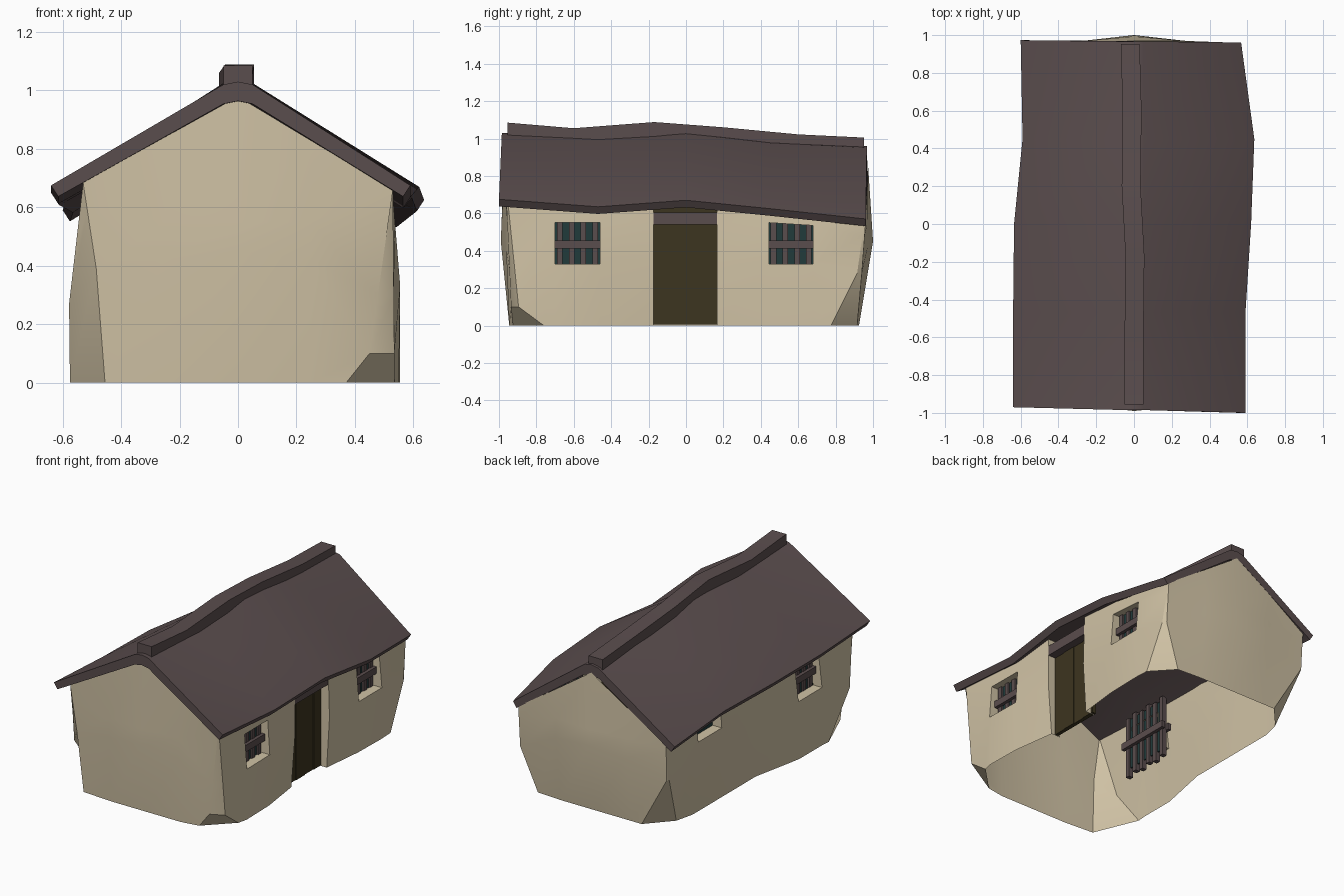
import bpy, math

if "Cube" in bpy.data.objects:
    bpy.data.objects.remove(bpy.data.objects["Cube"])


def material(name, rgb):
    m = bpy.data.materials.new(name)
    m.use_nodes = True
    m.diffuse_color = (*rgb, 1)
    bsdf = next(n for n in m.node_tree.nodes if n.type == 'BSDF_PRINCIPLED')
    bsdf.inputs["Base Color"].default_value = (*rgb, 1)
    bsdf.inputs["Roughness"].default_value = 0.9
    return m


plaster = material("cream plaster", (0.63, 0.54, 0.375))
timber = material("dark brown timber", (0.102, 0.074, 0.075))
door_wood = material("dark olive door", (0.046, 0.035, 0.014))
glass = material("deep teal pane", (0.015, 0.043, 0.043))


def add_mesh(name, verts, faces, mat, smooth=True):
    me = bpy.data.meshes.new(name)
    me.from_pydata(verts, [], faces)
    me.materials.append(mat)
    if smooth:
        me.shade_smooth()
        me.set_sharp_from_angle(angle=math.radians(25))
    ob = bpy.data.objects.new(name, me)
    bpy.context.collection.objects.link(ob)
    return ob


def add_boxes(name, boxes, mat):
    """One object from (low corner, high corner) boxes."""
    verts, faces = [], []
    for lo, hi in boxes:
        b = len(verts)
        verts += [(x, y, z) for z in (lo[2], hi[2])
                  for x, y in ((lo[0], lo[1]), (hi[0], lo[1]), (hi[0], hi[1]), (lo[0], hi[1]))]
        faces += [(b + 3, b + 2, b + 1, b), (b + 4, b + 5, b + 6, b + 7)]
        faces += [(b + i, b + (i + 1) % 4, b + 4 + (i + 1) % 4, b + 4 + i) for i in range(4)]
    return add_mesh(name, verts, faces, mat, False)


def add_loft(name, sections, mat):
    """Closed skin through equal cross-sections, capped at both ends."""
    n = len(sections[0])
    verts = [p for s in sections for p in s]
    faces = [(k * n + i, k * n + (i + 1) % n, (k + 1) * n + (i + 1) % n, (k + 1) * n + i)
             for k in range(len(sections) - 1) for i in range(n)]
    faces += [tuple(range(n))[::-1], tuple(range(len(verts) - n, len(verts)))]
    return add_mesh(name, verts, faces, mat)


def mix(a, b, t):
    return tuple(p + (q - p) * t for p, q in zip(a, b))


# Sagging roof: station y, left eave x and z, ridge z, right eave x and z, skew
stations = [
    (-0.985, -0.64, 0.675, 1.03, 0.59, 0.675, 0.015),
    (-0.47, -0.64, 0.65, 1.005, 0.59, 0.635, 0),
    (0, -0.635, 0.645, 1.035, 0.62, 0.67, 0),
    (0.45, -0.59, 0.62, 0.985, 0.637, 0.625, 0),
    (0.967, -0.6, 0.59, 0.96, 0.567, 0.57, 0.006),
]
CROWN, LIP, SLAB = 0.05, 0.025, 0.038
roof = []
for y, xl, zl, ridge, xr, zr, skew in stations:
    left, right = y + skew, y - skew
    under = ridge - 2 * SLAB
    roof.append([(xl, left, zl), (-CROWN, y, ridge - 0.01), (0, y, ridge), (CROWN, y, ridge - 0.01),
                 (xr, right, zr), (xr - LIP, right, zr - SLAB), (CROWN, y, under),
                 (0, y, under + 0.01), (-CROWN, y, under), (xl + LIP, left, zl - SLAB)])
add_loft("roof", roof, timber)


def ceiling(x, y):
    """Height just inside the underside of the roof."""
    pairs = list(zip(stations, stations[1:]))
    a, b = next((p for p in pairs if y <= p[1][0]), pairs[-1])
    _, xl, zl, ridge, xr, zr, _ = mix(a, b, (y - a[0]) / (b[0] - a[0]))
    eave_x, eave_z = (xr, zr) if x > 0 else (xl, zl)
    return ridge + (eave_z - ridge) * x / eave_x - CROWN


# Crooked ridge beam: y, centre x, top z
beam = [(-0.955, 0, 1.085), (-0.6, 0, 1.055), (-0.17, 0.005, 1.088),
        (0.2, -0.015, 1.06), (0.6, -0.01, 1.022), (0.953, -0.02, 1.005)]
add_loft("ridge_beam", [[(x - CROWN, y, z - 0.1), (x - CROWN, y, z), (x + CROWN, y, z),
                         (x + CROWN, y, z - 0.1)] for y, x, z in beam], timber)

SILL, HEAD, DEPTH, HALF_WIDTH = 0.33, 0.55, 0.065, 0.53


def side_column(y, foot_x, belly_x, low=SILL, high=HEAD):
    """Wall column with its belly height and upper height."""
    return (foot_x, y), (belly_x, y), (math.copysign(HALF_WIDTH, foot_x), y), low, high


def corner_column(foot, belly, low):
    """One of the two edges of a corner facet, which closes up at the eave."""
    head_y = math.copysign(0.96 if abs(foot[1]) > 0.9 else 0.952, foot[1])
    return foot, belly, (math.copysign(HALF_WIDTH, foot[0]), head_y), low, low + 0.2


def gable_columns(end, foot, belly):
    """Three columns of a gable that swells towards the middle."""
    return [((end * x, end * foot), (end * x, end * (belly - abs(x) / 9)), (end * x, end * 0.97),
             0.45 - abs(x) / 9, HEAD) for x in (0.25, 0, -0.25)]


# Columns round the house, anticlockwise from the front
columns = [corner_column((-0.455, -0.93), (-0.485, -0.955), 0.39)]
columns += gable_columns(-1, 0.945, 0.99)
columns += [
    corner_column((0.37, -0.925), (0.45, -0.935), 0.1),
    corner_column((0.535, -0.76), (0.535, -0.895), 0.1),
]
right_window_a = len(columns)
columns += [side_column(-0.7, 0.55, 0.555), side_column(-0.46, 0.545, 0.55)]
door_col = len(columns)
columns += [side_column(-0.175, 0.505, 0.53), side_column(0.165, 0.52, 0.54)]
right_window_b = len(columns)
columns += [side_column(0.445, 0.55, 0.555), side_column(0.68, 0.555, 0.555, high=0.535)]
columns += [
    corner_column((0.55, 0.775), (0.545, 0.915), 0.28),
    corner_column((0.42, 0.915), (0.53, 0.94), 0.28),
]
columns += gable_columns(1, 0.925, 1)
columns += [
    corner_column((-0.33, 0.925), (-0.525, 0.95), 0.34),
    corner_column((-0.47, 0.77), (-0.535, 0.935), 0.34),
]
left_window_a = len(columns)
columns += [side_column(y, -0.5, -0.54, 0.48, 0.58) for y in (0.645, 0.405)]
columns.append(side_column(0, -0.5, -0.535))
left_window_b = len(columns)
columns += [side_column(y, -0.57, -0.565, 0.37, 0.59) for y in (-0.345, -0.585)]
columns.append(corner_column((-0.575, -0.64), (-0.578, -0.85), 0.27))

verts = []
for foot, belly, head, low, high in columns:
    top = ceiling(*head)
    high = min(high, top - 0.005)
    upper = mix(belly, head, (high - low) / (top - low))
    verts += [(*foot, 0), (*belly, low), (*upper, high), (*head, top)]

# Window columns with the height where their bars begin
windows = {right_window_a: 0.22, right_window_b: 0.22, left_window_a: 0.55, left_window_b: 0.26}
count = len(columns)
faces, openings = [], []
for c in range(count):
    d = (c + 1) % count
    for r in range(3):
        quad = (c * 4 + r, d * 4 + r, d * 4 + r + 1, c * 4 + r + 1)
        if c in windows and r == 1:
            openings.append((quad, windows[c]))
        elif c != door_col:
            faces.append(quad)


def inner(i, depth):
    x, y, z = verts[i]
    verts.append((x - math.copysign(depth, x), y, z))
    return len(verts) - 1


# Plaster reveals around the windows and beside the door
for quad, _ in openings:
    back = [inner(i, DEPTH) for i in quad]
    faces += [(quad[i], quad[(i + 1) % 4], back[(i + 1) % 4], back[i]) for i in range(4)]
for c in (door_col, door_col + 1):
    edge = [c * 4 + r for r in range(4)]
    back = [inner(i, DEPTH) for i in edge]
    faces += [(edge[i], edge[i + 1], back[i + 1], back[i]) for i in range(3)]
add_mesh("walls", verts, faces, plaster)

# Barred windows: a pane with uprights and cross rails on both faces
for n, (quad, bar_low) in enumerate(openings, 1):
    x, y, _ = (sum(axis) / 4 for axis in zip(*(verts[i] for i in quad)))
    x -= math.copysign(DEPTH, x)
    z = verts[quad[0]][2] + 0.1
    top = min(z + 0.21, ceiling(x, y))
    add_boxes(f"window_pane_{n}",
              [((x - 0.004, y - 0.165, z - 0.15), (x + 0.004, y + 0.165, top - 0.02))], glass)
    bars = []
    for k in range(6):
        bar_y = y + (k - 2.5) * 0.063
        lift = 0.015 * (k % 2)
        bars.append(((x - 0.016, bar_y - 0.015, bar_low + lift),
                     (x + 0.016, bar_y + 0.015, top - 0.015 + lift)))
    for rail_x in (x - 0.024, x + 0.024):
        bars.append(((rail_x - 0.012, y - 0.19, z - 0.018), (rail_x + 0.012, y + 0.19, z + 0.026)))
    add_boxes(f"window_bars_{n}", bars, timber)

# Plank door and its lintel
planks = [((0.452, k * 0.09 - 0.18, 0.005), (0.476 + 0.004 * (k % 2), k * 0.09 - 0.09, 0.64))
          for k in range(4)]
add_boxes("door", planks, door_wood)
add_boxes("door_lintel", [((0.455, -0.175, 0.54), (0.53, 0.165, 0.605))], timber)
